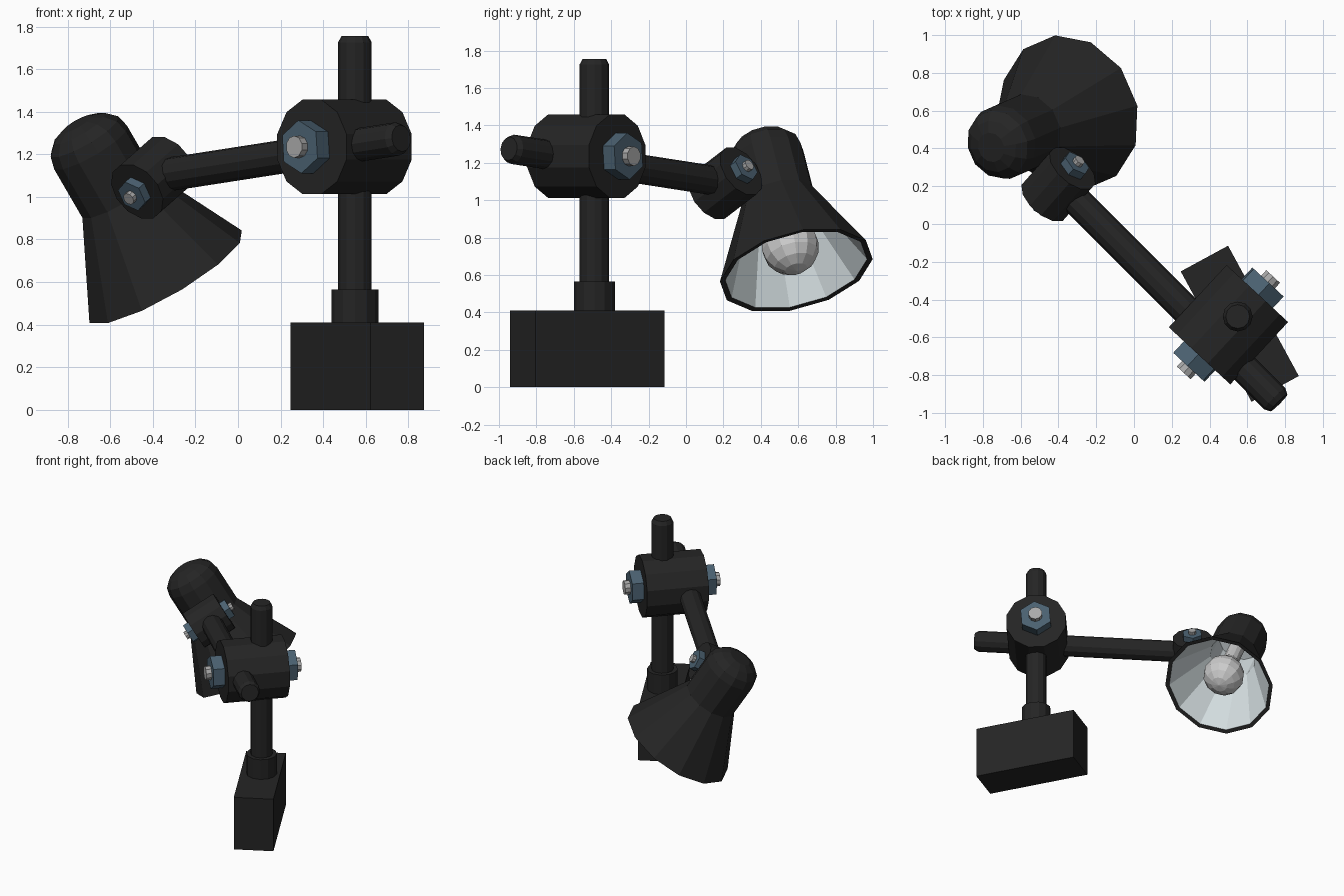
import bpy, bmesh, math
from mathutils import Vector, Matrix

if "Cube" in bpy.data.objects:
    bpy.data.objects.remove(bpy.data.objects["Cube"])


def material(name, r, g, b):
    m = bpy.data.materials.new(name)
    m.diffuse_color = (r, g, b, 1)
    m.use_nodes = True
    m.node_tree.nodes["Principled BSDF"].inputs["Base Color"].default_value = m.diffuse_color
    return m


BLACK = material("black_paint", 0.018, 0.018, 0.018)
STEEL = material("blue_steel", 0.07, 0.12, 0.165)
BOLT = material("bolt_grey", 0.4, 0.4, 0.4)
WHITE = material("white_lining", 0.66, 0.73, 0.75)
GLASS = material("bulb_glass", 0.6, 0.6, 0.6)


def frame(origin, axis, hint=(0, 0, 1)):
    """Matrix with local z along axis and local x near hint."""
    z = Vector(axis).normalized()
    x = Vector(hint)
    x = (x - z * x.dot(z)).normalized()
    m = Matrix((x, z.cross(x), z)).transposed().to_4x4()
    m.translation = Vector(origin)
    return m


def finish(bm, name, mat, matrix, flip=False):
    bmesh.ops.recalc_face_normals(bm, faces=bm.faces)
    if flip:
        bmesh.ops.reverse_faces(bm, faces=bm.faces)
    mesh = bpy.data.meshes.new(name)
    bm.to_mesh(mesh)
    bm.free()
    mesh.materials.append(mat)
    ob = bpy.data.objects.new(name, mesh)
    ob.matrix_world = matrix
    bpy.context.collection.objects.link(ob)
    return ob


def lathe(name, profile, n, mat, matrix, phase=0.0, caps=(True, True), flip=False):
    """Revolve (radius, height) points round local z with n flat sides."""
    bm = bmesh.new()
    rings = []
    for r, h in profile:
        rings.append([bm.verts.new((r * math.cos(phase + math.tau * i / n),
                                    r * math.sin(phase + math.tau * i / n), h))
                      for i in range(n)])
    for a, b in zip(rings, rings[1:]):
        for i in range(n):
            j = (i + 1) % n
            bm.faces.new((a[i], a[j], b[j], b[i]))
    if caps[0]:
        bm.faces.new(rings[0])
    if caps[1]:
        bm.faces.new(rings[-1])
    return finish(bm, name, mat, matrix, flip)


def rod(name, start, end, r):
    """Round bar with a bevelled far end."""
    s, e = Vector(start), Vector(end)
    L = (e - s).length
    hint = (0, 0, 1) if abs((e - s).z) < 0.8 * L else (1, 0, 0)
    lathe(name, [(r, 0), (r, L - 0.03), (r * 0.8, L)], 12, BLACK, frame(s, e - s, hint))


def bolted_barrel(name, centre, axis, r, half, nut_r, nut_t, bolt_r, bolt_t):
    """Horizontal barrel with a hex nut and bolt stub on both ends."""
    lathe(name, [(r, -half), (r, half)], 12, BLACK, frame(centre, axis), math.pi / 12)
    for side, s in (("left", -1), ("right", 1)):
        d = Vector(axis).normalized() * s
        m = frame(Vector(centre) + d * half, d)
        lathe(f"{name}_nut_{side}", [(nut_r, -0.02), (nut_r, nut_t)], 6, STEEL, m, 0.08)
        lathe(f"{name}_bolt_{side}", [(bolt_r, 0), (bolt_r, nut_t + bolt_t)], 10, BOLT, m)


# base block, turned in plan
bm = bmesh.new()
bmesh.ops.create_cube(bm, size=1)
bmesh.ops.scale(bm, vec=(0.785, 0.285, 0.41), verts=bm.verts)
finish(bm, "base_block", BLACK,
       Matrix.Translation((0.56, -0.528, 0.205)) @ Matrix.Rotation(math.radians(-61.5), 4, 'Z'))

# upright pole and its collar
lathe("pole_collar", [(0.11, 0.38), (0.11, 0.565)], 12, BLACK,
      frame((0.549, -0.49, 0), (0, 0, 1), (1, 0, 0)))
rod("pole", (0.549, -0.49, 0.4), (0.549, -0.49, 1.755), 0.079)

# arm running from the lamp joint through the clamp
rod("arm", (-0.36, 0.18, 1.10), (0.767, -0.947, 1.275), 0.079)

# clamp between pole and arm, and the lamp pivot
bolted_barrel("clamp", (0.5, -0.533, 1.235), (0.68, 0.733, 0), 0.23, 0.225,
              0.125, 0.083, 0.052, 0.04)
bolted_barrel("lamp_pivot", (-0.40, 0.21, 1.09), (0.57, 0.65, 0.50), 0.15, 0.13,
              0.078, 0.045, 0.03, 0.025)

# lamp head: shell, lining and bulb share one axis
head = frame((-0.34, 0.59, 0.625), (-0.49, -0.217, 0.844), (-0.078, 0.41, 0.06))
lathe("lamp_shell", [(0.39, 0.004), (0.42, 0), (0.2, 0.45), (0.2, 0.72), (0.185, 0.78),
                     (0.14, 0.825), (0.08, 0.85)], 12, BLACK, head, caps=(False, True))
lathe("lamp_lining", [(0.39, 0.004), (0.175, 0.44), (0.175, 0.70)], 12, WHITE, head,
      caps=(False, True), flip=True)
bulb = [(0.155 * math.sin(a), 0.15 - 0.155 * math.cos(a))
        for a in (math.pi * (k + 0.02) / 8 for k in range(7))]
lathe("bulb", bulb + [(0.06, 0.36), (0.06, 0.70)], 12, GLASS, head)
